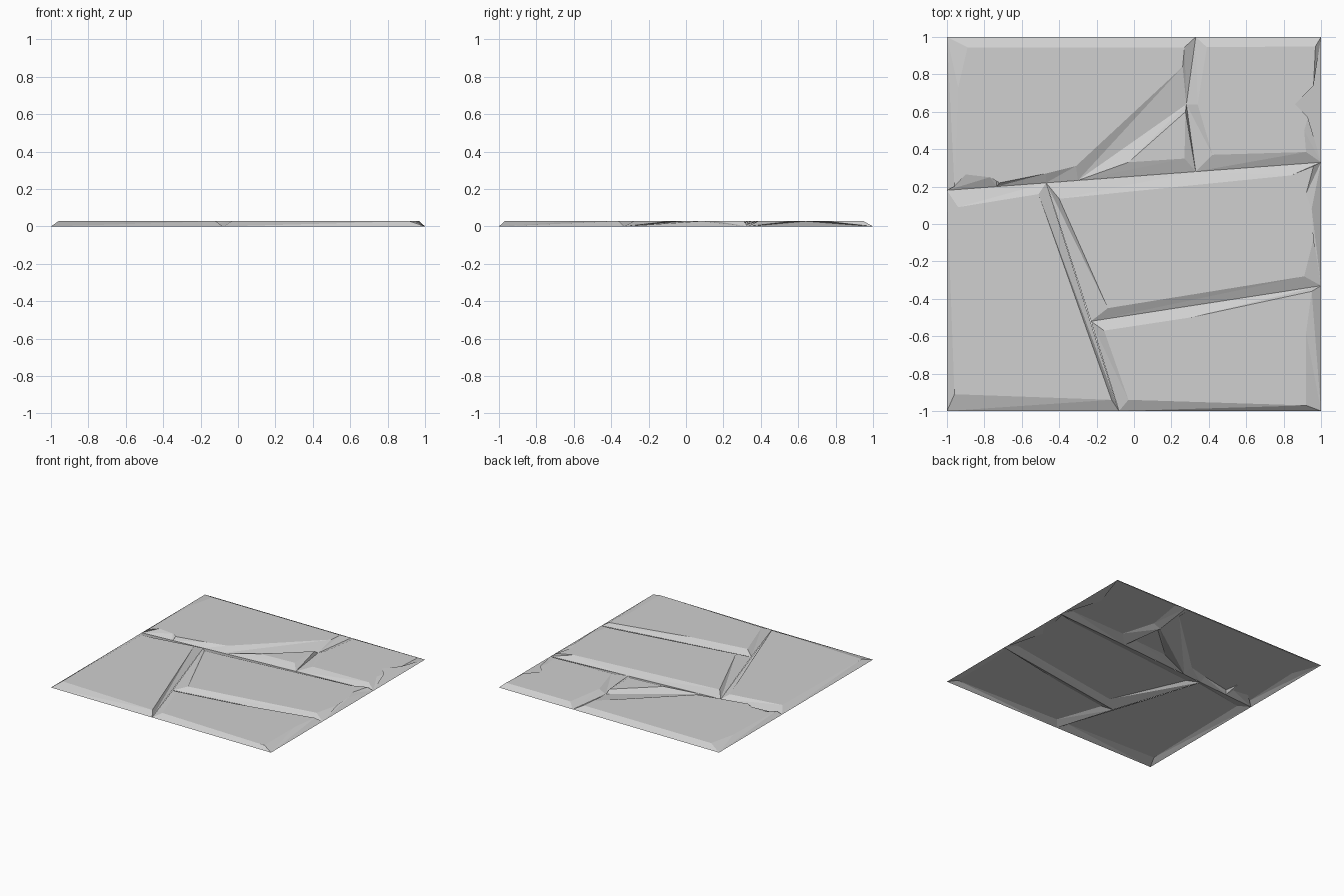
import bpy
import bmesh

HEIGHT = 0.028

# Remove the default object
default = bpy.data.objects.get("Cube")
if default:
    bpy.data.objects.remove(default, do_unlink=True)

# One stone colour for the whole slab
stone_grey = bpy.data.materials.new("stone grey")
stone_grey.use_nodes = True
colour = (0.63, 0.63, 0.63, 1)
stone_grey.diffuse_color = colour
stone_grey.node_tree.nodes["Principled BSDF"].inputs["Base Color"].default_value = colour

# Tile corners
front_left, front_right = (-1, -1), (1, -1)
back_left, back_right = (-1, 1), (1, 1)

# Points where the joints start, meet and end
joint_left = (-1, 0.18)
joint_notch = (-0.735, 0.2)
joint_fork = (-0.47, 0.22)
joint_hinge = (-0.3, 0.233)
joint_middle = (0.33, 0.28)
joint_right = (1, 0.33)
joint_front = (-0.08, -1)
joint_branch = (-0.23, -0.52)
joint_low_right = (1, -0.33)
joint_back = (0.33, 1)
crack_tip = (0.28, 0.64)


def add_stone(name, rim):
    """Open-bottomed stone: each rim entry is a ground point and the
    point of the flat top that its sloping edge rises to."""
    bm = bmesh.new()
    found = {}

    def vert(point, z):
        key = (point[0], point[1], z)
        if key not in found:
            found[key] = bm.verts.new(key)
        return found[key]

    ring = [(vert(ground, 0), vert(top, HEIGHT)) for ground, top in rim]

    # Sloping edges, as triangles where neighbours share a point
    for (low, high), (next_low, next_high) in zip(ring, ring[1:] + ring[:1]):
        corners = list(dict.fromkeys((low, next_low, next_high, high)))
        if len(corners) == 4:
            bm.faces.new((low, next_low, next_high))
            bm.faces.new((low, next_high, high))
        elif len(corners) == 3:
            bm.faces.new(corners)

    # Flat top
    bm.faces.new(list(dict.fromkeys(high for low, high in ring)))
    bmesh.ops.triangulate(bm, faces=[f for f in bm.faces if len(f.verts) > 4])

    mesh = bpy.data.meshes.new(name)
    bm.to_mesh(mesh)
    bm.free()
    mesh.materials.append(stone_grey)
    stone = bpy.data.objects.new(name, mesh)
    bpy.context.collection.objects.link(stone)
    return stone


# Large stone at the front left
add_stone("front_left_stone", [
    (front_left, (-0.96, -0.91)),
    (joint_front, (-0.12, -0.94)),
    (joint_fork, (-0.51, 0.16)),
    (joint_left, (-0.94, 0.09)),
])

# Stone at the front right, with a worn back edge
add_stone("front_right_stone", [
    (joint_front, (-0.03, -0.94)),
    (front_right, (0.92, -0.97)),
    (front_right, (0.92, -0.58)),
    (joint_low_right, (0.95, -0.36)),
    (joint_branch, (0.3, -0.5)),
    (joint_branch, (-0.16, -0.57)),
])

# Long stone in the middle, with a chipped right edge
add_stone("middle_stone", [
    (joint_branch, (-0.14, -0.45)),
    (joint_low_right, (0.91, -0.28)),
    (joint_low_right, (0.96, -0.08)),
    (joint_low_right, (0.88, -0.02)),
    (joint_right, (0.95, 0.08)),
    (joint_right, (0.92, 0.16)),
    (joint_right, (0.96, 0.31)),
    (joint_middle, (0.84, 0.26)),
    (joint_fork, (-0.4, 0.135)),
])

# Stone at the back left, notched and broken along its front edge
add_stone("back_left_stone", [
    (joint_left, (-0.96, 0.2)),
    (joint_left, (-0.9, 0.265)),
    (joint_notch, (-0.77, 0.25)),
    (joint_notch, (-0.738, 0.33)),
    (joint_notch, (-0.72, 0.22)),
    (joint_fork, (-0.47, 0.27)),
    (joint_hinge, (-0.31, 0.31)),
    (crack_tip, (0.26, 0.84)),
    (joint_back, (0.27, 0.945)),
    (back_left, (-0.89, 0.945)),
    (back_left, (-0.94, 0.73)),
])

# Loose shard beside the crack
add_stone("broken_shard", [
    (joint_hinge, (-0.03, 0.33)),
    (joint_middle, (0.27, 0.35)),
    (crack_tip, (0.275, 0.6)),
])

# Stone at the back right, with a chipped corner
add_stone("back_right_stone", [
    (joint_middle, (0.42, 0.37)),
    (joint_right, (0.92, 0.385)),
    (joint_right, (0.91, 0.5)),
    (joint_right, (0.93, 0.57)),
    (back_right, (0.86, 0.64)),
    (back_right, (0.96, 0.74)),
    (back_right, (0.97, 0.95)),
    (joint_back, (0.39, 0.945)),
    (crack_tip, (0.34, 0.64)),
])
